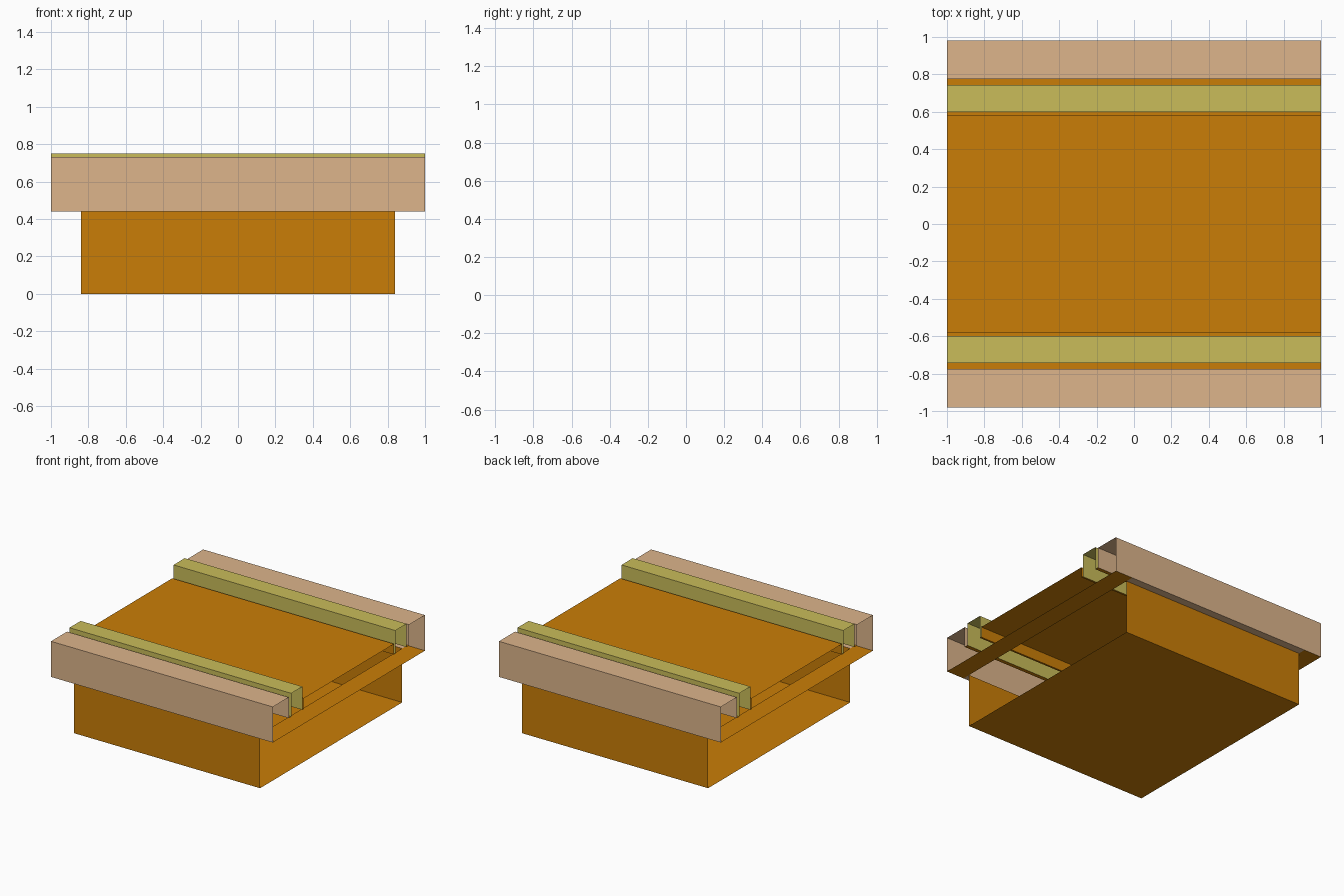
import bpy

if "Cube" in bpy.data.objects:
    bpy.data.objects.remove(bpy.data.objects["Cube"])


def material(name, rgb):
    # picked display colours converted to linear
    m = bpy.data.materials.new(name)
    m.diffuse_color = [(c / 255) ** 2.2 for c in rgb] + [1]
    m.use_nodes = True
    m.node_tree.nodes["Principled BSDF"].inputs["Base Color"].default_value = m.diffuse_color
    return m


ORANGE = material("orange", (201, 125, 16))
PEACH = material("peach", (220, 179, 138))
YELLOW = material("yellow", (200, 187, 90))


def sheet(name, profile, mat, x0=-1.0, x1=1.0):
    """Sweep an open (y, z) profile along x, leaving the ends open."""
    verts = [(x, y, z) for y, z in profile for x in (x0, x1)]
    faces = [(2 * i, 2 * i + 1, 2 * i + 3, 2 * i + 2) for i in range(len(profile) - 1)]
    me = bpy.data.meshes.new(name)
    me.from_pydata(verts, [], faces)
    me.materials.append(mat)
    ob = bpy.data.objects.new(name, me)
    bpy.context.collection.objects.link(ob)


def pair(name, profile, mat, **kw):
    """Front part plus its mirrored back part."""
    sheet("front_" + name, profile, mat, **kw)
    sheet("back_" + name, [(-y, z) for y, z in reversed(profile)], mat, **kw)


BX, BY = 0.84, 0.915          # base half sizes
Y = 0.98                      # upper half depth
LEDGE, GUTTER, DECK = 0.44, 0.56, 0.647

# Lower base: back wall, floor and front wall
sheet("base", [(BY, LEDGE), (BY, 0), (-BY, 0), (-BY, LEDGE)], ORANGE, -BX, BX)

# Underside of the overhang around the base
for side, x0, x1 in (("left", -1, -BX), ("right", BX, 1)):
    sheet(side + "_overhang", [(Y, LEDGE), (-Y, LEDGE)], ORANGE, x0, x1)
pair("overhang", [(-BY, LEDGE), (-Y, LEDGE)], PEACH, x0=-BX, x1=BX)

# Outer beams
pair("beam", [(-Y, LEDGE), (-Y, 0.73), (-0.774, 0.73), (-0.774, GUTTER)], PEACH)

# Narrow gutters between beams and rails
pair("gutter", [(-0.774, GUTTER), (-0.742, GUTTER)], ORANGE)

# Raised rails
pair("rail", [(-0.742, GUTTER), (-0.742, 0.75), (-0.598, 0.75), (-0.598, GUTTER)], YELLOW)

# Central deck with its inner gutters
sheet("deck", [(-0.598, GUTTER), (-0.582, GUTTER), (-0.582, DECK),
               (0.582, DECK), (0.582, GUTTER), (0.598, GUTTER)], ORANGE)
